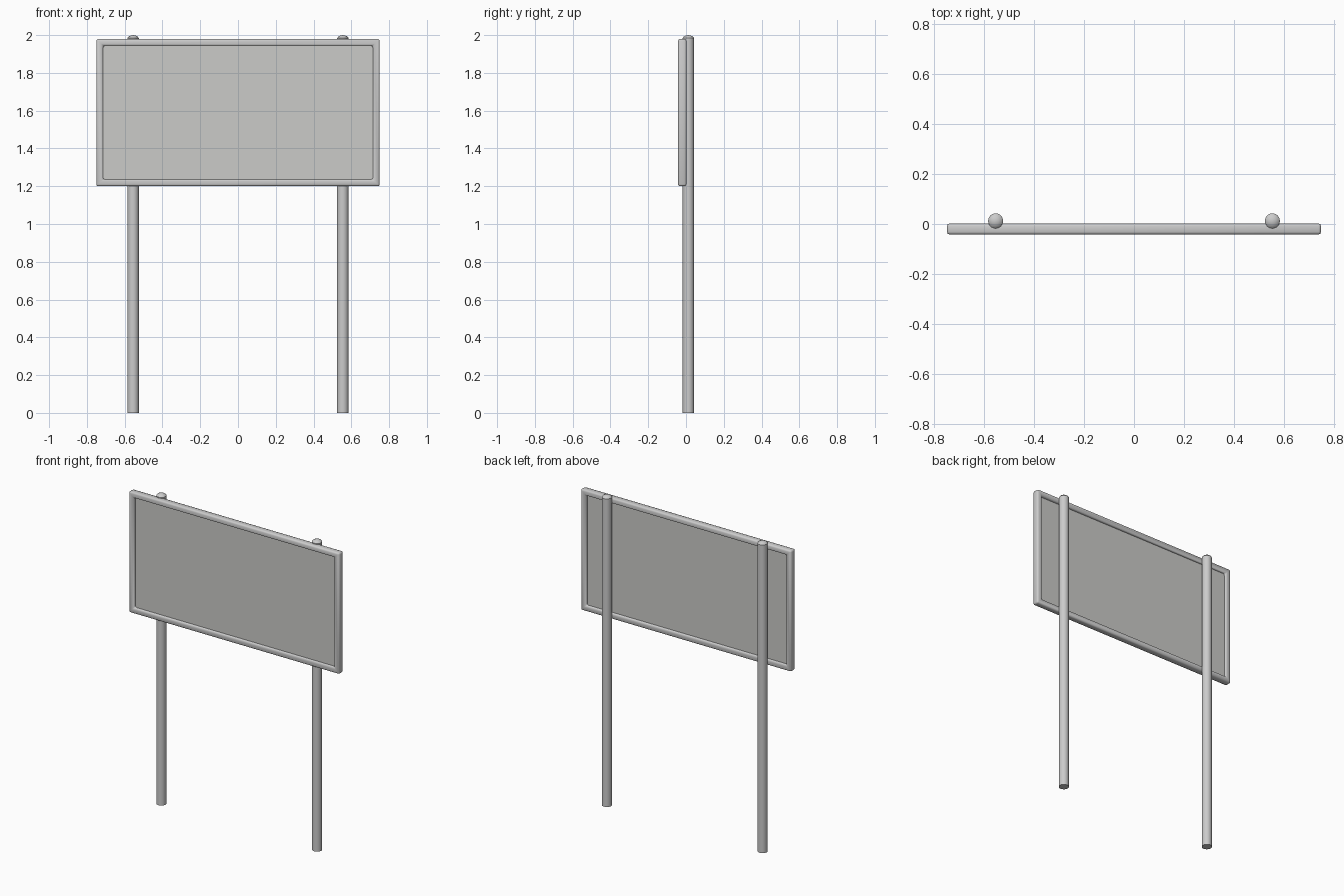
import bpy, bmesh, math

cube = bpy.data.objects.get("Cube")
if cube:
    bpy.data.objects.remove(cube, do_unlink=True)


def material(name, colour):
    m = bpy.data.materials.new(name)
    m.use_nodes = True
    m.diffuse_color = colour
    m.node_tree.nodes["Principled BSDF"].inputs["Base Color"].default_value = colour
    return m


metal = material("light_grey_metal", (0.6, 0.6, 0.6, 1))
board = material("pale_grey_board", (0.6, 0.6, 0.58, 1))


def add(name, bm, mat):
    bmesh.ops.recalc_face_normals(bm, faces=bm.faces)
    mesh = bpy.data.meshes.new(name)
    bm.to_mesh(mesh)
    bm.free()
    mesh.materials.append(mat)
    ob = bpy.data.objects.new(name, mesh)
    bpy.context.collection.objects.link(ob)
    return ob


def smooth(ob, degrees):
    bpy.ops.object.select_all(action="DESELECT")
    ob.select_set(True)
    bpy.context.view_layer.objects.active = ob
    bpy.ops.object.shade_smooth_by_angle(angle=math.radians(degrees))


HALF_W, LOW, HIGH = 0.75, 1.2, 1.98
FRONT, BACK, BAR = -0.042, 0.002, 0.036

# Frame: mitred rectangular ring with softened edges
bm = bmesh.new()
rings = []
for inset, y in ((0, FRONT), (BAR, FRONT), (BAR, BACK), (0, BACK)):
    x, lo, hi = HALF_W - inset, LOW + inset, HIGH - inset
    rings.append([bm.verts.new((px, y, pz))
                  for px, pz in ((-x, lo), (x, lo), (x, hi), (-x, hi))])
for r in range(4):
    a, b = rings[r], rings[(r + 1) % 4]
    for i in range(4):
        j = (i + 1) % 4
        bm.faces.new((a[i], a[j], b[j], b[i]))
bmesh.ops.recalc_face_normals(bm, faces=bm.faces)
sharp = [e for e in bm.edges if e.calc_face_angle() > 1]
bmesh.ops.bevel(bm, geom=sharp, offset=0.01, segments=2, profile=0.5, affect="EDGES")
smooth(add("frame", bm, metal), 60)

# Board: thin sheet held inside the frame
bm = bmesh.new()
bmesh.ops.create_cube(bm, size=1)
bmesh.ops.scale(bm, vec=(2 * HALF_W - BAR, 0.01, HIGH - LOW - BAR), verts=bm.verts)
bmesh.ops.translate(bm, vec=(0, (FRONT + BACK) / 2, (LOW + HIGH) / 2), verts=bm.verts)
add("board", bm, board)

# Posts: round poles with shallow domed caps, turned from a profile
for side, x in (("left", 0.555), ("right", -0.555)):
    bm = bmesh.new()
    profile = [(0, 0), (0.03, 0), (0.03, 1.985), (0.023, 1.993), (0.012, 1.998), (0, 2)]
    points = [bm.verts.new((r, 0, z)) for r, z in profile]
    edges = [bm.edges.new(pair) for pair in zip(points, points[1:])]
    bmesh.ops.spin(bm, geom=points + edges, cent=(0, 0, 0), axis=(0, 0, 1),
                   angle=math.tau, steps=24)
    bmesh.ops.remove_doubles(bm, verts=bm.verts, dist=0.0001)
    bmesh.ops.translate(bm, vec=(x, 0.0125, 0), verts=bm.verts)
    smooth(add(side + "_post", bm, metal), 35)
